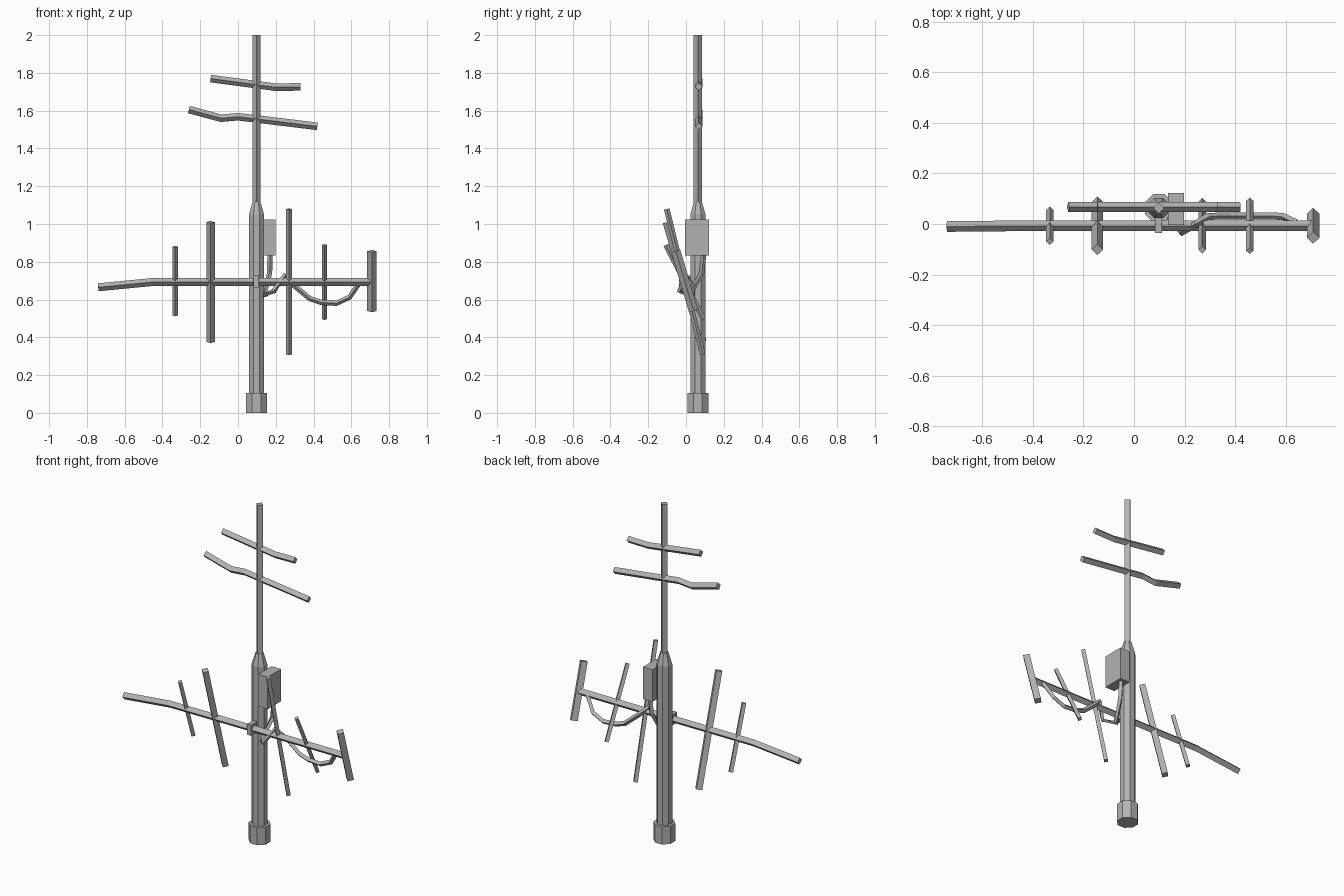
import bpy, bmesh, math
from mathutils import Vector

cube = bpy.data.objects.get("Cube")
if cube:
    bpy.data.objects.remove(cube, do_unlink=True)

grey = bpy.data.materials.new("weathered_grey")
grey.use_nodes = True
GREY = (0.45, 0.45, 0.45, 1)
grey.diffuse_color = GREY
grey.node_tree.nodes["Principled BSDF"].inputs["Base Color"].default_value = GREY


def finish(name, bm):
    bmesh.ops.recalc_face_normals(bm, faces=bm.faces)
    mesh = bpy.data.meshes.new(name)
    bm.to_mesh(mesh)
    bm.free()
    mesh.materials.append(grey)
    obj = bpy.data.objects.new(name, mesh)
    bpy.context.collection.objects.link(obj)
    return obj


def sweep(name, points, radii, sides=4, ref=(0, 1, 0), turn=0.0):
    """Flat-sided rod along a path, with mitred joints and closed ends."""
    pts = [Vector(p) for p in points]
    if not isinstance(radii, (list, tuple)):
        radii = [radii] * len(pts)
    bm = bmesh.new()
    rings = []
    for i, p in enumerate(pts):
        a = (p - pts[i - 1]).normalized() if i else Vector()
        b = (pts[i + 1] - p).normalized() if i + 1 < len(pts) else Vector()
        along = (a + b).normalized()
        u = Vector(ref)
        u = (u - along * u.dot(along)).normalized()
        v = along.cross(u)
        ring = []
        for k in range(sides):
            t = turn + math.tau * k / sides
            ring.append(bm.verts.new(p + radii[i] * (u * math.cos(t) + v * math.sin(t))))
        rings.append(ring)
    for r0, r1 in zip(rings, rings[1:]):
        for k in range(sides):
            j = (k + 1) % sides
            bm.faces.new((r0[k], r0[j], r1[j], r1[k]))
    bm.faces.new(rings[0])
    bm.faces.new(rings[-1])
    return finish(name, bm)


def box(name, low, high):
    bm = bmesh.new()
    bmesh.ops.create_cube(bm, size=1)
    for v in bm.verts:
        v.co = [h if c > 0 else l for c, l, h in zip(v.co, low, high)]
    return finish(name, bm)


MX, MY = 0.098, 0.063      # mast axis
BY, BZ = -0.007, 0.694     # boom axis
EIGHTH = math.pi / 8

# Mast: foot collar, octagonal pole with tapered shoulder, thin upper pole
sweep("mast_foot", [(MX, MY, 0), (MX, MY, 0.105)], 0.06, 8, (1, 0, 0), EIGHTH)
sweep("mast_pole", [(MX, MY, z) for z in (0.1, 1.05, 1.12)],
      [0.0435, 0.0435, 0.022], 8, (1, 0, 0), EIGHTH)
sweep("mast_top", [(MX, MY, 1.1), (MX, MY, 2)], 0.022, 4, (1, 0, 0))

# Bent cross rods near the top
sweep("upper_cross_rod", [(-0.145, 0.067, 1.77), (0.2, 0.067, 1.724),
                          (0.33, 0.067, 1.726)], 0.02)
sweep("lower_cross_rod", [(-0.26, 0.067, 1.606), (-0.09, 0.067, 1.56),
                          (0, 0.067, 1.568), (0.42, 0.067, 1.517)], 0.02)

# Long boom with a drooping end, clamped to the mast
sweep("boom", [(-0.74, BY - 0.003, 0.665), (-0.44, BY, BZ), (0.705, BY, BZ)], 0.021)
box("boom_clamp", (0.083, -0.036, 0.664), (0.11, 0.04, 0.727))

# Tilted elements: x, bottom z, top z, half lean in y, radius
elements = [
    (-0.333, 0.516, 0.88, 0.062, 0.015),
    (-0.145, 0.376, 1.01, 0.094, 0.023),
    (0.27, 0.309, 1.079, 0.095, 0.015),
    (0.458, 0.497, 0.889, 0.099, 0.014),
    (0.709, 0.54, 0.856, 0.047, 0.025),
]
for i, (x, z0, z1, lean, r) in enumerate(elements, 1):
    sweep(f"element_{i}", [(x, BY + lean, z0), (x, BY - lean, z1)], r, 4, (1, 0, 0))

# Junction box and the sagging cable
box("junction_box", (0.135, -0.004, 0.833), (0.198, 0.122, 1.024))
sweep("cable", [(0.17, 0.095, 0.85), (0.167, 0.083, 0.74), (0.142, 0.02, 0.622),
                (0.19, -0.035, 0.645), (0.245, 0.0, 0.728), (0.29, 0.03, 0.68),
                (0.38, 0.032, 0.605), (0.44, 0.032, 0.585), (0.52, 0.032, 0.58),
                (0.59, 0.03, 0.612), (0.643, 0.005, 0.69)], 0.014)
